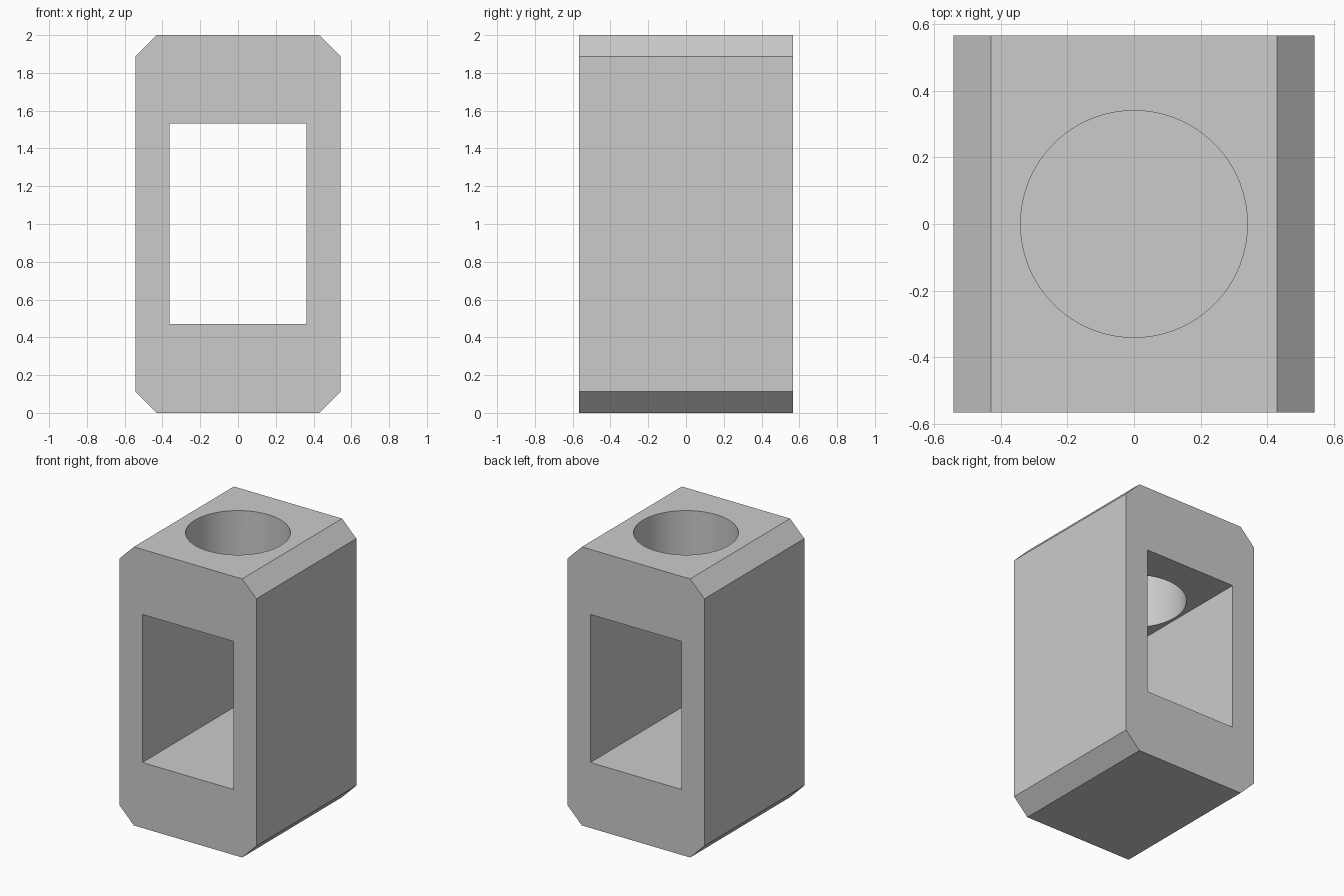
import bpy
import bmesh
from math import radians

HALF_W, HALF_D, HEIGHT, CHAMFER = 0.543, 0.567, 2.0, 0.113
WIN_HALF_W, WIN_LOW, WIN_HIGH = 0.362, 0.47, 1.533
BORE_R = 0.341

default = bpy.data.objects.get("Cube")
if default:
    bpy.data.objects.remove(default, do_unlink=True)

grey = bpy.data.materials.new("plain grey")
grey.use_nodes = True
colour = (0.6, 0.6, 0.6, 1)
grey.diffuse_color = colour
grey.node_tree.nodes["Principled BSDF"].inputs["Base Color"].default_value = colour


def add_object(name, bm):
    bmesh.ops.recalc_face_normals(bm, faces=bm.faces)
    mesh = bpy.data.meshes.new(name)
    bm.to_mesh(mesh)
    bm.free()
    mesh.materials.append(grey)
    obj = bpy.data.objects.new(name, mesh)
    bpy.context.collection.objects.link(obj)
    return obj


def prism(name, outline, half_depth):
    """Extrude an (x, z) outline along y."""
    bm = bmesh.new()
    face = bm.faces.new([bm.verts.new((x, -half_depth, z)) for x, z in outline])
    new = bmesh.ops.extrude_face_region(bm, geom=[face])["geom"]
    verts = [v for v in new if isinstance(v, bmesh.types.BMVert)]
    bmesh.ops.translate(bm, verts=verts, vec=(0, 2 * half_depth, 0))
    return add_object(name, bm)


def cut(target, cutter):
    cutter.hide_render = True
    mod = target.modifiers.new(cutter.name, "BOOLEAN")
    mod.operation, mod.solver, mod.object = "DIFFERENCE", "EXACT", cutter
    bpy.context.view_layer.objects.active = target
    bpy.ops.object.modifier_apply(modifier=mod.name)
    bpy.data.objects.remove(cutter, do_unlink=True)


# Block with four chamfered long edges
inner = HALF_W - CHAMFER
right = [(inner, 0), (HALF_W, CHAMFER), (HALF_W, HEIGHT - CHAMFER), (inner, HEIGHT)]
left = [(-x, z) for x, z in reversed(right)]
block = prism("block", right + left, HALF_D)

# Rectangular window through front and back
window = [(-WIN_HALF_W, WIN_LOW), (WIN_HALF_W, WIN_LOW),
          (WIN_HALF_W, WIN_HIGH), (-WIN_HALF_W, WIN_HIGH)]
cut(block, prism("window_cutter", window, 2 * HALF_D))

# Round bore through the top wall only
bm = bmesh.new()
bmesh.ops.create_cone(bm, cap_ends=True, segments=96, radius1=BORE_R,
                      radius2=BORE_R, depth=1.2)
bmesh.ops.translate(bm, verts=bm.verts, vec=(0, 0, HEIGHT - 0.2))
cut(block, add_object("bore_cutter", bm))

# Smooth bore wall, crisp edges
bpy.ops.object.select_all(action="DESELECT")
block.select_set(True)
bpy.context.view_layer.objects.active = block
bpy.ops.object.shade_smooth_by_angle(angle=radians(30))
